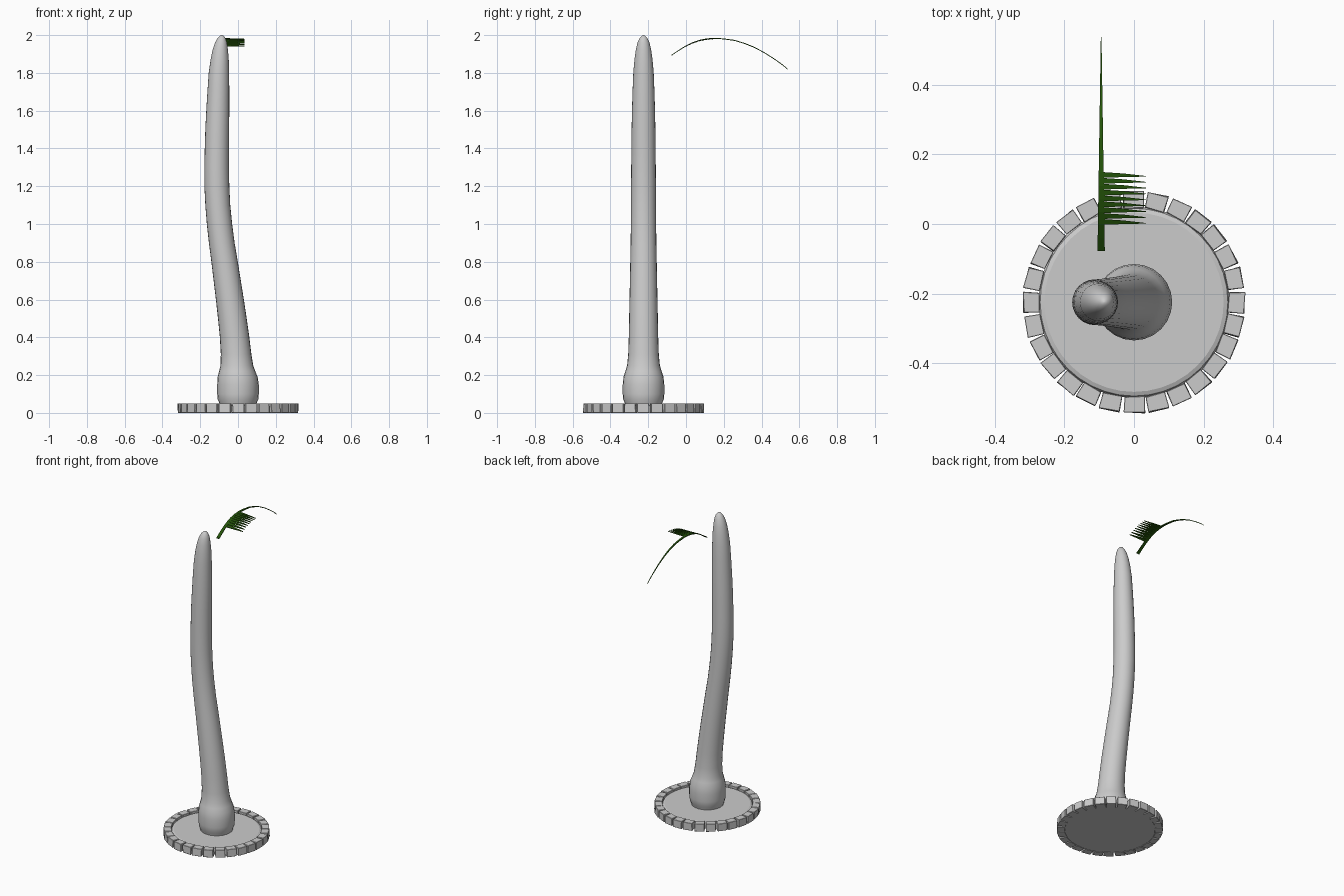
import bpy, bmesh, math, random
from mathutils import Vector, Matrix

if "Cube" in bpy.data.objects:
    bpy.data.objects.remove(bpy.data.objects["Cube"])

random.seed(4)
CY = -0.225  # trunk axis in y


def material(name, rgb):
    m = bpy.data.materials.new(name)
    m.diffuse_color = (*rgb, 1)
    m.use_nodes = True
    m.node_tree.nodes["Principled BSDF"].inputs["Base Color"].default_value = m.diffuse_color
    return m


GREY = material("pale grey", (0.6, 0.6, 0.6))
GREEN = material("dark leaf green", (0.018, 0.09, 0.003))


def finish(bm, name, mat, smooth=None):
    me = bpy.data.meshes.new(name)
    bm.to_mesh(me)
    bm.free()
    ob = bpy.data.objects.new(name, me)
    bpy.context.collection.objects.link(ob)
    me.materials.append(mat)
    if smooth:
        bpy.ops.object.select_all(action='DESELECT')
        ob.select_set(True)
        bpy.context.view_layer.objects.active = ob
        bpy.ops.object.shade_smooth_by_angle(angle=math.radians(smooth))
    return ob


def loft(name, rings, sides, mat, smooth):
    """Stack of circles given as (centre x, z, radius), capped at both ends."""
    bm = bmesh.new()
    loops = [[bm.verts.new((x + r * math.cos(2 * math.pi * i / sides),
                            CY + r * math.sin(2 * math.pi * i / sides), z))
              for i in range(sides)] for x, z, r in rings]
    for a, b in zip(loops, loops[1:]):
        for i in range(sides):
            j = (i + 1) % sides
            bm.faces.new((a[i], a[j], b[j], b[i]))
    bm.faces.new(loops[0][::-1])
    bm.faces.new(loops[-1])
    return finish(bm, name, mat, smooth)


# leaning trunk with swollen foot and rounded tip
loft("trunk", [
    (0, 0.03, 0.095), (0, 0.055, 0.100), (0, 0.07, 0.107), (0, 0.10, 0.110),
    (0, 0.15, 0.110), (-0.002, 0.19, 0.106), (-0.004, 0.22, 0.096),
    (-0.006, 0.25, 0.087), (-0.010, 0.31, 0.081), (-0.018, 0.40, 0.078),
    (-0.030, 0.50, 0.076), (-0.043, 0.60, 0.074), (-0.057, 0.70, 0.072),
    (-0.071, 0.80, 0.070), (-0.086, 0.90, 0.068), (-0.098, 1.0, 0.067),
    (-0.107, 1.1, 0.066), (-0.112, 1.2, 0.066), (-0.113, 1.3, 0.065),
    (-0.112, 1.4, 0.064), (-0.110, 1.5, 0.063), (-0.107, 1.6, 0.061),
    (-0.104, 1.7, 0.058), (-0.101, 1.8, 0.054), (-0.097, 1.87, 0.048),
    (-0.094, 1.92, 0.041), (-0.090, 1.96, 0.032), (-0.087, 1.984, 0.021),
    (-0.086, 1.996, 0.010), (-0.086, 2.0, 0.002)], 24, GREY, 60)

# flat planting bed with a softened rim
loft("planting_bed", [(0, 0.002, 0.275), (0, 0.028, 0.275),
                      (0, 0.037, 0.270), (0, 0.042, 0.258)], 40, GREY, 15)

# ring of rough kerb stones
bm = bmesh.new()
N = 28
for i in range(N):
    a = 2 * math.pi * i / N + random.uniform(-0.008, 0.008)
    rot = Matrix.Rotation(a, 4, 'Z') @ Matrix.Translation((0.295, 0, 0.025))
    rot = Matrix.Translation((0, CY, 0)) @ rot @ Matrix.Rotation(random.uniform(-0.04, 0.04), 4, 'Z')
    for v in bmesh.ops.create_cube(bm, size=1)["verts"]:
        v.co = Vector((v.co.x * 0.047, v.co.y * (0.059 + 0.08 * v.co.x * 0.046), v.co.z * 0.05))
        v.co.x += random.uniform(-0.002, 0.002)
        v.co.y += random.uniform(-0.0015, 0.0015)
        v.co = rot @ v.co
bmesh.ops.bevel(bm, geom=bm.edges[:], offset=0.0015, segments=1, affect='EDGES')
finish(bm, "kerb_stones", GREY)

# arched midrib, a strip tapering to a point
ARC = [(-0.077, 1.893), (-0.04, 1.918), (0, 1.943), (0.035, 1.960), (0.07, 1.972),
       (0.11, 1.980), (0.15, 1.983), (0.20, 1.980), (0.257, 1.972), (0.31, 1.956),
       (0.36, 1.936), (0.415, 1.907), (0.468, 1.873), (0.505, 1.847), (0.538, 1.82)]
X0 = -0.0945


def arc_z(y):
    for (y0, z0), (y1, z1) in zip(ARC, ARC[1:]):
        if y0 <= y <= y1:
            return z0 + (z1 - z0) * (y - y0) / (y1 - y0)
    return ARC[-1][1]


bm = bmesh.new()
prev = None
for y, z in ARC:
    w = 0.001 + 0.0095 * (0.538 - y) / 0.615
    row = [bm.verts.new((X0 + s * w, y, z + dz)) for s, dz in
           ((-1, 0.0025), (1, 0.0025), (1, -0.0025), (-1, -0.0025))]
    if prev:
        for k in range(4):
            bm.faces.new((prev[k], prev[(k + 1) % 4], row[(k + 1) % 4], row[k]))
    else:
        bm.faces.new(row)
    prev = row
bm.faces.new(prev[::-1])
bmesh.ops.recalc_face_normals(bm, faces=bm.faces[:])
finish(bm, "frond_midrib", GREEN)

# pointed leaflets on one side of the midrib, each a thin tapering blade
bm = bmesh.new()
for i in range(9):
    y = 0.006 + i * 0.0169
    rows = []
    for x, half, dy, dz in ((X0, 0.0084, 0, 0), (-0.03, 0.0052, -0.001, -0.002),
                            (0.035, 0.0008, -0.004, -0.004)):
        rows.append([bm.verts.new((x, y + dy + s * half, arc_z(y + s * half) + dz + t * 0.0022))
                     for s, t in ((-1, 1), (1, 1), (1, -1), (-1, -1))])
    for a, b in zip(rows, rows[1:]):
        for k in range(4):
            bm.faces.new((a[k], a[(k + 1) % 4], b[(k + 1) % 4], b[k]))
    bm.faces.new(rows[0])
    bm.faces.new(rows[-1][::-1])
bmesh.ops.recalc_face_normals(bm, faces=bm.faces[:])
finish(bm, "frond_leaflets", GREEN)
